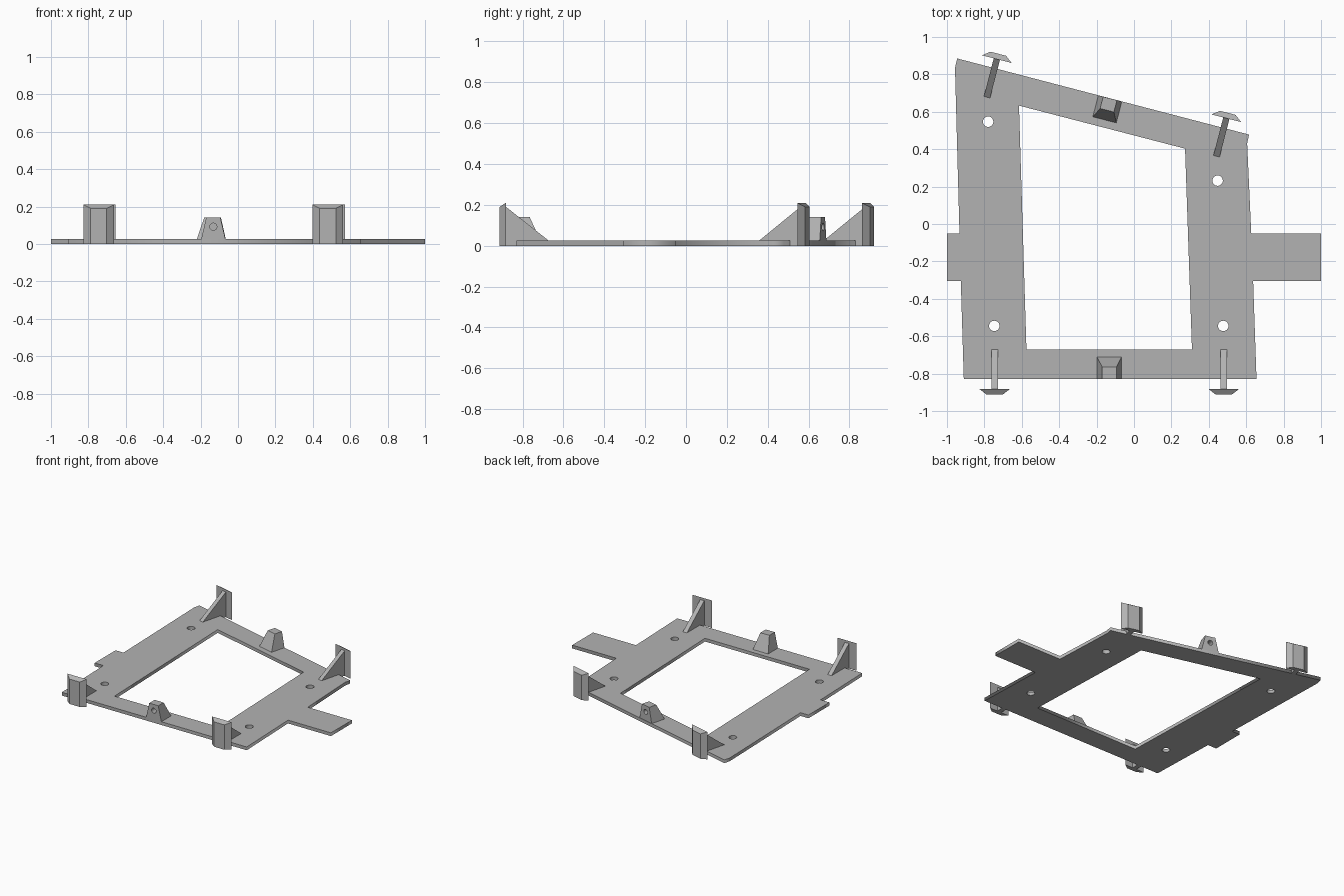
import bpy, bmesh, math
from mathutils import Matrix, Vector

cube = bpy.data.objects.get("Cube")
if cube:
    bpy.data.objects.remove(cube, do_unlink=True)

grey = bpy.data.materials.new("mid grey")
grey.use_nodes = True
tone = (0.45, 0.45, 0.45, 1)
grey.diffuse_color = tone
grey.node_tree.nodes["Principled BSDF"].inputs["Base Color"].default_value = tone

THICK = 0.025
BACK_TURN = math.radians(165.5)  # faces the slanted back edge


def add_object(name, mesh):
    obj = bpy.data.objects.new(name, mesh)
    bpy.context.scene.collection.objects.link(obj)
    return obj


def hull(name, points):
    """Convex solid around a few corner points."""
    bm = bmesh.new()
    for p in points:
        bm.verts.new(p)
    bmesh.ops.convex_hull(bm, input=bm.verts[:])
    bmesh.ops.dissolve_limit(bm, angle_limit=0.01, verts=bm.verts[:], edges=bm.edges[:])
    bmesh.ops.recalc_face_normals(bm, faces=bm.faces[:])
    mesh = bpy.data.meshes.new(name)
    bm.to_mesh(mesh)
    bm.free()
    mesh.materials.append(grey)
    return add_object(name, mesh)


def place(obj, x, y, turn):
    obj.matrix_world = Matrix.Translation((x, y, 0)) @ Matrix.Rotation(turn, 4, 'Z')


def circle(x, y, radius, sides=24):
    steps = [math.tau * i / sides for i in range(sides)]
    return [(x + radius * math.cos(a), y + radius * math.sin(a)) for a in steps]


# Base frame: outline, window and four screw holes, filled and extruded
outline = [(-0.91, -0.83), (0.655, -0.83), (0.637, -0.305), (1, -0.305),
           (1, -0.052), (0.627, -0.052), (0.605, 0.43), (0.615, 0.478),
           (-0.945, 0.885), (-0.957, 0.835), (-0.933, -0.052), (-1, -0.052),
           (-1, -0.305), (-0.926, -0.305)]
window = [(-0.575, -0.672), (0.31, -0.672), (0.273, 0.403), (-0.615, 0.633)]
screw_holes = [(-0.78, 0.547), (0.447, 0.232), (-0.747, -0.545), (0.477, -0.545)]

curve = bpy.data.curves.new("base_frame", 'CURVE')
curve.dimensions = '2D'
curve.fill_mode = 'BOTH'
curve.extrude = THICK / 2
for loop in [outline, window] + [circle(x, y, 0.028) for x, y in screw_holes]:
    spline = curve.splines.new('POLY')
    spline.points.add(len(loop) - 1)
    for point, (x, y) in zip(spline.points, loop):
        point.co = (x, y, 0, 1)
    spline.use_cyclic_u = True
curve.materials.append(grey)
frame = add_object("base_frame", curve)
frame.location.z = THICK / 2
bpy.context.view_layer.objects.active = frame
frame.select_set(True)
bpy.ops.object.convert(target='MESH')


# Corner clip: bevelled upright plate outside the frame plus a triangular rib
def corner_clip(side, x, y, turn):
    upright = []
    for offset, half, top in [(-0.21, 0.082, 0.21), (-0.24, 0.043, 0.19)]:
        for s in (-1, 1):
            upright += [(s * half, offset, 0), (s * half, offset, top)]
    place(hull(side + "_upright", upright), x, y, turn)
    rib = [(s * 0.017, py, pz) for s in (-1, 1)
           for py, pz in [(0, 0), (0, THICK), (-0.215, 0.195), (-0.215, 0)]]
    place(hull(side + "_rib", rib), x, y, turn)


corner_clip("front_right", -0.745, -0.672, 0)
corner_clip("front_left", 0.48, -0.672, 0)
corner_clip("back_right", -0.786, 0.678, BACK_TURN)
corner_clip("back_left", 0.441, 0.362, BACK_TURN)


# Tapered lug with a blind hole in its outer face
def lug(name, x, y, turn):
    points = []
    for z, half, depth in [(THICK - 0.005, 0.066, 0.12), (0.14, 0.038, 0.065)]:
        for s in (-1, 1):
            points += [(s * half, 0, z), (s * half, depth, z)]
    body = hull(name, points)
    cutter = hull(name + "_cutter", [(cx, cy, cz) for cx, cz in circle(0, 0.092, 0.019)
                                     for cy in (-0.03, 0.045)])
    cutter.hide_render = True
    cut = body.modifiers.new("hole", 'BOOLEAN')
    cut.operation = 'DIFFERENCE'
    cut.solver = 'EXACT'
    cut.object = cutter
    graph = bpy.context.evaluated_depsgraph_get()
    body.data = bpy.data.meshes.new_from_object(body.evaluated_get(graph))
    body.modifiers.clear()
    bpy.data.objects.remove(cutter, do_unlink=True)
    place(body, x, y, turn)


lug("front_lug", -0.132, -0.83, 0)
lug("back_lug", -0.128, 0.671, BACK_TURN)
